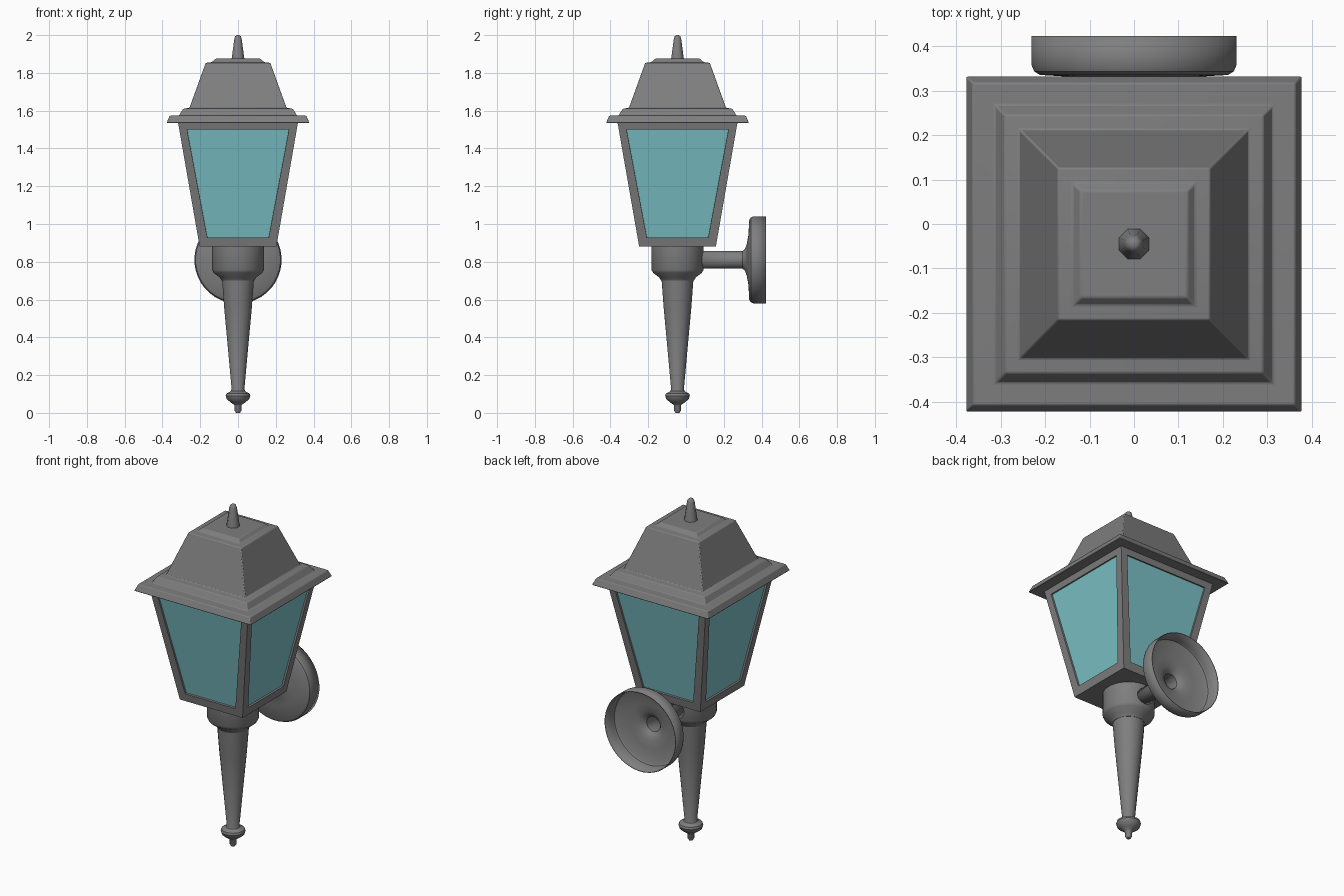
import bpy
import bmesh
from math import sin, cos, pi, sqrt, radians
from mathutils import Matrix

cube = bpy.data.objects.get("Cube")
if cube:
    bpy.data.objects.remove(cube, do_unlink=True)

LAMP_Y = -0.045   # lamp axis
ARM_Z = 0.81      # height of the wall arm


def material(name, rgb):
    mat = bpy.data.materials.new(name)
    mat.use_nodes = True
    mat.diffuse_color = (*rgb, 1)
    mat.node_tree.nodes["Principled BSDF"].inputs["Base Color"].default_value = (*rgb, 1)
    return mat


METAL = material("grey metal", (0.21, 0.21, 0.21))
GLASS = material("teal glass", (0.20, 0.54, 0.57))


def stacked(name, profile, sides, capped=True, matrix=None, turn=None):
    """Join regular rings of (flat half-width or radius, height) into a solid."""
    bm = bmesh.new()
    turn = pi / sides if turn is None else turn
    scale = sqrt(2) if sides == 4 else 1
    rings = []
    for r, z in profile:
        angles = [turn + 2 * pi * i / sides for i in range(sides)]
        rings.append([bm.verts.new((r * scale * cos(a), r * scale * sin(a), z)) for a in angles])
    for low, high in zip(rings, rings[1:]):
        for i in range(sides):
            j = (i + 1) % sides
            bm.faces.new((low[i], low[j], high[j], high[i]))
    if capped:
        bm.faces.new(rings[0][::-1])
        bm.faces.new(rings[-1])
    bmesh.ops.recalc_face_normals(bm, faces=bm.faces)
    bm.transform(matrix or Matrix.Translation((0, LAMP_Y, 0)))
    mesh = bpy.data.meshes.new(name)
    bm.to_mesh(mesh)
    bm.free()
    obj = bpy.data.objects.new(name, mesh)
    bpy.context.collection.objects.link(obj)
    mesh.materials.append(METAL)
    return obj


def smooth(obj, angle=35):
    bpy.ops.object.select_all(action='DESELECT')
    obj.select_set(True)
    bpy.context.view_layer.objects.active = obj
    bpy.ops.object.shade_smooth_by_angle(angle=radians(angle))


# Tapered square lantern with recessed glass panes
lantern = stacked("lantern_body", [(0.203, 0.88), (0.318, 1.54)], 4)
lantern.data.materials.append(GLASS)
bm = bmesh.new()
bm.from_mesh(lantern.data)
bm.normal_update()
panes = [f for f in bm.faces if abs(f.normal.z) < 0.5]
bmesh.ops.inset_individual(bm, faces=panes, thickness=0.063)
bmesh.ops.inset_individual(bm, faces=panes, thickness=0.0005, depth=-0.01)
for pane in panes:
    pane.material_index = 1
bm.to_mesh(lantern.data)
bm.free()

# Stepped square roof with softened edges
roof = stacked("roof", [(0.378, 1.535), (0.362, 1.573), (0.312, 1.575), (0.29, 1.61),
                        (0.257, 1.615), (0.171, 1.853), (0.138, 1.857), (0.12, 1.875)], 4)
bevel = roof.modifiers.new("soft_edges", 'BEVEL')
bevel.width = 0.004
bevel.segments = 2
smooth(roof)

# Eight-sided tip on the roof
finial = stacked("roof_finial", [(0.037, 1.87), (0.021, 1.98), (0.016, 1.994), (0.008, 2.0)], 8)
smooth(finial, 50)

# Cup under the lantern
socket = stacked("socket_cup", [(0.138, 0.885), (0.138, 0.757), (0.13, 0.742),
                                (0.098, 0.718), (0.086, 0.70)], 32)
smooth(socket)

# Tapered stem ending in a turned knob
stem = stacked("stem", [(0.085, 0.705), (0.074, 0.56), (0.034, 0.125), (0.038, 0.115),
                        (0.062, 0.102), (0.066, 0.09), (0.06, 0.072), (0.038, 0.055),
                        (0.022, 0.044), (0.018, 0.038), (0.018, 0.012), (0.01, 0.0)], 24)
smooth(stem)

# Hollow arm flaring into an open-backed wall dish
to_wall = Matrix.Translation((0, 0, ARM_Z)) @ Matrix.Rotation(-pi / 2, 4, 'X')
mount = stacked("wall_arm_and_dish", [(0.047, 0.06), (0.047, 0.30), (0.058, 0.312), (0.085, 0.322),
                                      (0.13, 0.33), (0.212, 0.335), (0.225, 0.343), (0.231, 0.357),
                                      (0.231, 0.423)], 40, capped=False, matrix=to_wall)
shell = mount.modifiers.new("thin_shell", 'SOLIDIFY')
shell.thickness = 0.004
shell.offset = -1
smooth(mount)
